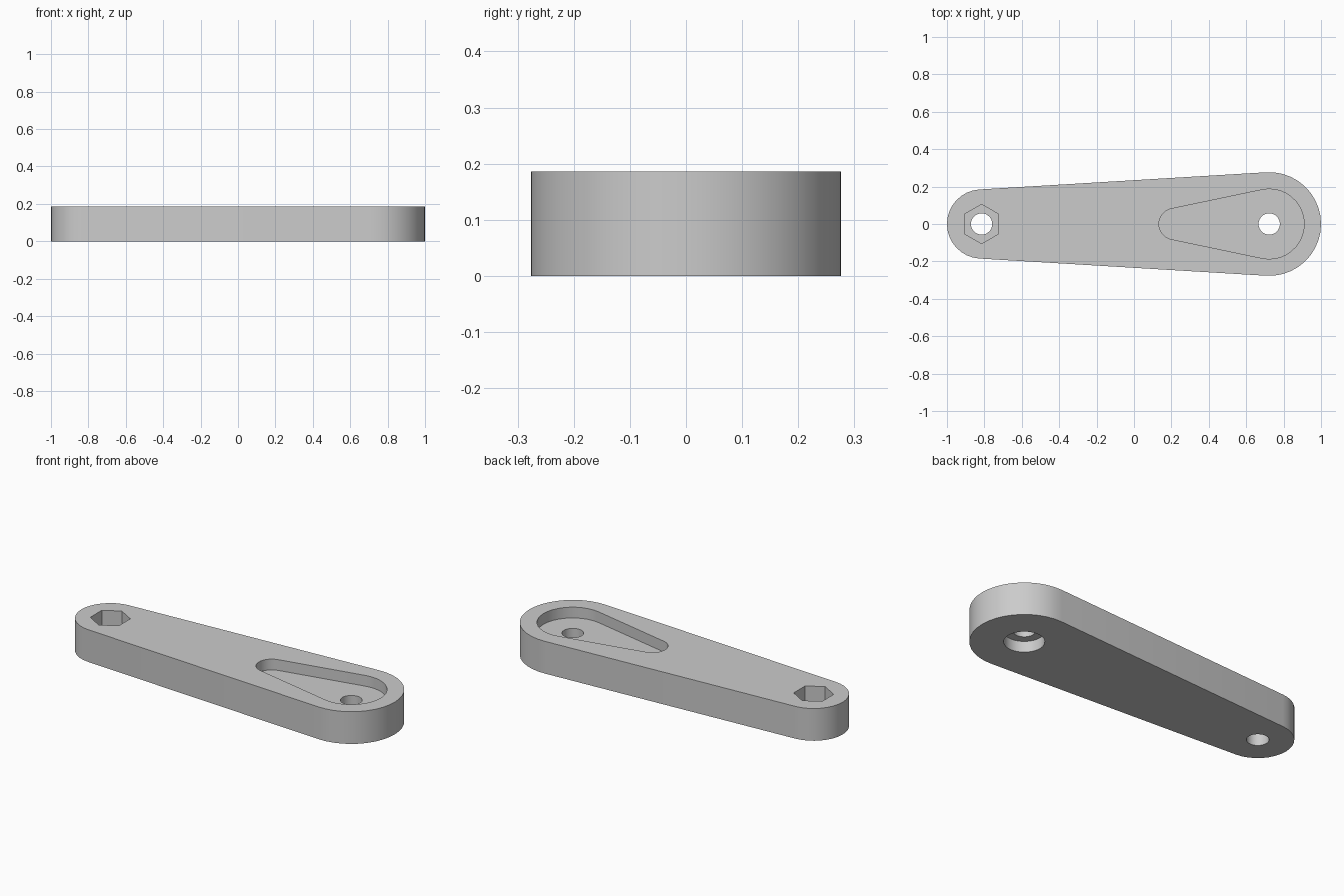
import bpy
import bmesh
from math import acos, cos, sin, pi, radians

if "Cube" in bpy.data.objects:
    bpy.data.objects.remove(bpy.data.objects["Cube"], do_unlink=True)

HEIGHT = 0.186
SMALL_X, BIG_X = -0.815, 0.723
HOLE_R = 0.057
THIRD = HEIGHT / 3

grey = bpy.data.materials.new("light grey")
grey.use_nodes = True
grey.diffuse_color = (0.6, 0.6, 0.6, 1)
grey.node_tree.nodes["Principled BSDF"].inputs["Base Color"].default_value = (0.6, 0.6, 0.6, 1)


def arc(cx, r, start, end, steps):
    angles = [start + (end - start) * i / steps for i in range(steps + 1)]
    return [(cx + r * cos(a), r * sin(a)) for a in angles]


def teardrop(left_x, left_r, right_x, right_r):
    # outline of two circles joined by their common tangents
    t = acos((left_r - right_r) / (right_x - left_x))
    return arc(right_x, right_r, -t, t, 20) + arc(left_x, left_r, t, 2 * pi - t, 16)


def polygon(cx, r, sides, turn=0):
    return arc(cx, r, turn, turn + 2 * pi, sides)[:-1]


def prism(name, outline, bottom, top):
    bm = bmesh.new()
    face = bm.faces.new([bm.verts.new((x, y, bottom)) for x, y in outline])
    lid = bmesh.ops.extrude_face_region(bm, geom=[face])["geom"]
    verts = [v for v in lid if isinstance(v, bmesh.types.BMVert)]
    bmesh.ops.translate(bm, verts=verts, vec=(0, 0, top - bottom))
    bmesh.ops.recalc_face_normals(bm, faces=bm.faces)
    mesh = bpy.data.meshes.new(name)
    bm.to_mesh(mesh)
    bm.free()
    mesh.materials.append(grey)
    obj = bpy.data.objects.new(name, mesh)
    bpy.context.collection.objects.link(obj)
    return obj


# Tapered arm body
arm = prism("lever_arm", teardrop(SMALL_X, 0.185, BIG_X, 0.277), 0, HEIGHT)

# Recesses and holes: name, outline, bottom, top
OUT = HEIGHT + 0.1
cuts = [
    ("teardrop_pocket", teardrop(0.216, 0.083, BIG_X, 0.187), HEIGHT - THIRD, OUT),
    ("hex_recess", polygon(SMALL_X, 0.105, 6, pi / 6), HEIGHT / 2, OUT),
    ("counterbore", polygon(BIG_X, 0.104, 32), -0.1, THIRD),
    ("small_end_hole", polygon(SMALL_X, HOLE_R, 32), -0.2, OUT + 0.1),
    ("big_end_hole", polygon(BIG_X, HOLE_R, 32), -0.2, OUT + 0.1),
]

bpy.ops.object.select_all(action="DESELECT")
bpy.context.view_layer.objects.active = arm
arm.select_set(True)
for name, outline, bottom, top in cuts:
    cutter = prism(name, outline, bottom, top)
    cutter.hide_render = True
    mod = arm.modifiers.new(name, "BOOLEAN")
    mod.operation = "DIFFERENCE"
    mod.solver = "EXACT"
    mod.object = cutter
    bpy.ops.object.modifier_apply(modifier=name)
    bpy.data.objects.remove(cutter, do_unlink=True)

bpy.ops.object.shade_smooth_by_angle(angle=radians(30))
